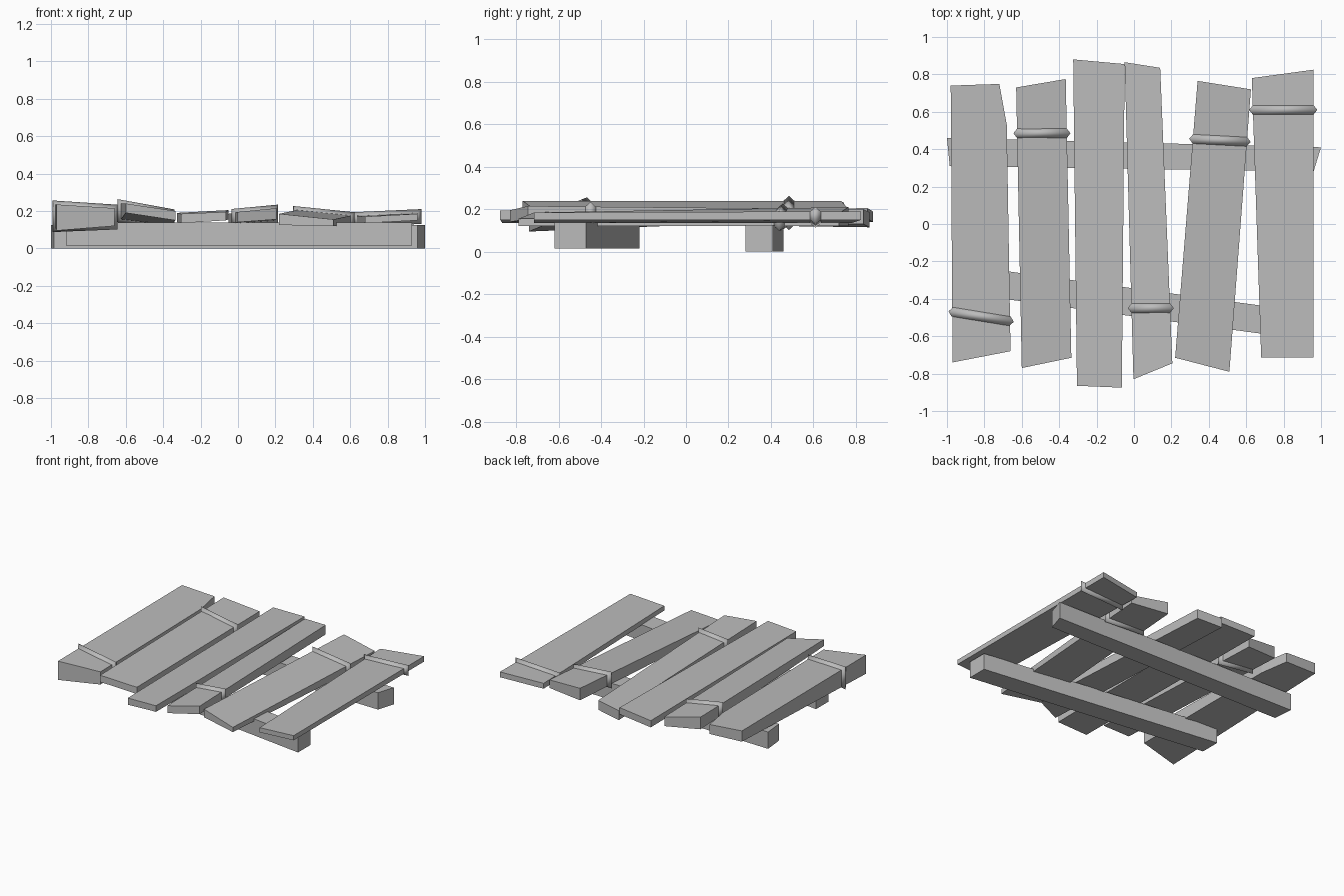
import bpy, bmesh, math
from mathutils import Vector

cube = bpy.data.objects.get("Cube")
if cube:
    bpy.data.objects.remove(cube, do_unlink=True)

wood = bpy.data.materials.new("weathered_grey")
wood.use_nodes = True
grey = (0.5, 0.5, 0.5, 1)
wood.diffuse_color = grey
wood.node_tree.nodes["Principled BSDF"].inputs["Base Color"].default_value = grey


def finish(name, bm):
    bmesh.ops.recalc_face_normals(bm, faces=bm.faces)
    mesh = bpy.data.meshes.new(name)
    bm.to_mesh(mesh)
    bm.free()
    mesh.materials.append(wood)
    obj = bpy.data.objects.new(name, mesh)
    bpy.context.collection.objects.link(obj)
    return obj


def slab(name, top, bottom, cut=None):
    """Solid between two matching loops, with an optional vertical corner cut."""
    bm = bmesh.new()
    upper = [bm.verts.new(p) for p in top]
    lower = [bm.verts.new(p) for p in bottom]
    bm.faces.new(upper)
    bm.faces.new(lower[::-1])
    for i in range(len(top)):
        j = (i + 1) % len(top)
        bm.faces.new((upper[i], lower[i], lower[j], upper[j]))
    if cut:
        point, normal = cut
        geom = bm.verts[:] + bm.edges[:] + bm.faces[:]
        res = bmesh.ops.bisect_plane(bm, geom=geom, plane_co=point,
                                     plane_no=normal, clear_outer=True)
        edges = [e for e in res["geom_cut"] if isinstance(e, bmesh.types.BMEdge)]
        bmesh.ops.holes_fill(bm, edges=edges)
    return finish(name, bm)


def band(name, top, bottom, y_left, y_right, half=0.025, rise=0.02):
    """Ridged strap wrapped around a plank at the given depth on each edge."""
    def at(back, front, y):
        return front.lerp(back, (y - front.y) / (back.y - front.y))
    loop = [at(top[0], top[3], y_left), at(top[1], top[2], y_right),
            at(bottom[1], bottom[2], y_right), at(bottom[0], bottom[3], y_left)]
    across = (loop[1] - loop[0]).normalized()
    up = Vector((0, 0, 1))
    along = up.cross(across).normalized()
    outward = [up - across, up + across, across - up, -across - up]
    bm = bmesh.new()
    rings = []
    for shift, lift in ((-half, 0), (0, rise), (half, 0)):
        rings.append([bm.verts.new(p + along * shift + d * lift)
                      for p, d in zip(loop, outward)])
    for a, b in zip(rings, rings[1:] + rings[:1]):
        for i in range(4):
            j = (i + 1) % 4
            bm.faces.new((a[i], a[j], b[j], b[i]))
    obj = finish(name, bm)
    bpy.ops.object.select_all(action="DESELECT")
    obj.select_set(True)
    bpy.context.view_layer.objects.active = obj
    bpy.ops.object.shade_smooth_by_angle(angle=math.radians(80))


# Two rough bearers under the deck: outline, underside and top heights
bearers = {
    "back_bearer": ([(-1, .46), (1, .41), (.96, .28), (-.985, .31)], 0, .125),
    "front_bearer": ([(-.92, -.22), (.93, -.47), (.93, -.62), (-.92, -.37)], .015, .138),
}
for name, (outline, low, high) in bearers.items():
    slab(name, [(x, y, high) for x, y in outline], [(x, y, low) for x, y in outline])

# Planks: outline (back left, back right, front right, front left as seen above),
# top heights at those corners, thicknesses at those corners, strap depths
planks = [
    ("first", [(-.98, .74), (-.684, .75), (-.66, -.68), (-.97, -.74)],
     (.235, .215, .215, .235), (.08, .07, .095, .14), (-.47, -.52)),
    ("second", [(-.63, .73), (-.365, .775), (-.335, -.715), (-.6, -.77)],
     (.24, .19, .2, .24), (.09, .07, .05, .05), (.485, .485)),
    ("third", [(-.325, .88), (-.05, .855), (-.065, -.875), (-.305, -.865)],
     (.19, .205, .195, .185), (.05, .05, .045, .05), None),
    ("fourth", [(-.05, .865), (.14, .835), (.205, -.745), (-.003, -.83)],
     (.185, .2, .215, .195), (.07, .07, .06, .055), (-.45, -.45)),
    ("fifth", [(.34, .765), (.625, .72), (.51, -.79), (.22, -.715)],
     (.21, .18, .155, .185), (.09, .06, .035, .06), (.455, .44)),
    ("sixth", [(.63, .78), (.96, .825), (.96, -.715), (.68, -.715)],
     (.175, .19, .185, .17), (.04, .04, .035, .035), (.61, .61)),
]
for name, outline, heights, depths, strap in planks:
    top = [Vector((x, y, z)) for (x, y), z in zip(outline, heights)]
    bottom = [p - Vector((0, 0, d)) for p, d in zip(top, depths)]
    # The first plank has its back inner corner broken off
    cut = ((-.72, .75, 0), (.22, .04, 0)) if name == "first" else None
    slab(name + "_plank", top, bottom, cut)
    if strap:
        band(name + "_strap", top, bottom, *strap)
